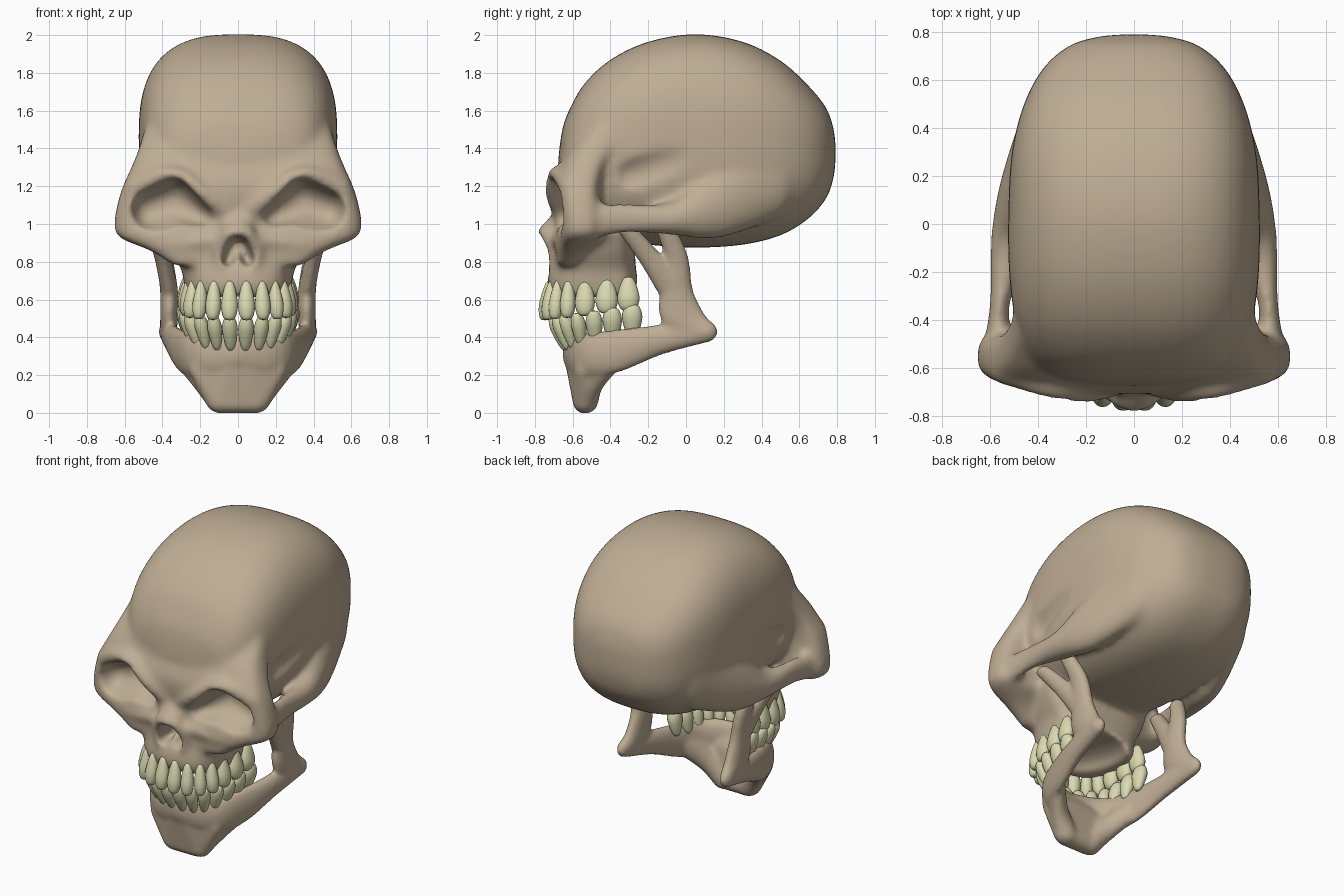
import bpy, bmesh, math
from mathutils import Vector

cube = bpy.data.objects.get("Cube")
if cube:
    bpy.data.objects.remove(cube, do_unlink=True)


def material(name, colour):
    m = bpy.data.materials.new(name)
    m.use_nodes = True
    m.diffuse_color = colour
    bsdf = next(n for n in m.node_tree.nodes if n.type == 'BSDF_PRINCIPLED')
    bsdf.inputs["Base Color"].default_value = colour
    bsdf.inputs["Roughness"].default_value = 0.7
    return m


bone = material("bone", (0.52, 0.42, 0.30, 1))
enamel = material("tooth_enamel", (0.70, 0.70, 0.44, 1))

# Directions on a unit ball, shared by every blob
ball = bmesh.new()
bmesh.ops.create_icosphere(ball, subdivisions=3, radius=1)
DIRS = [v.co.copy() for v in ball.verts]
ball.free()


def hull(bm, balls):
    """Convex skin round ellipsoids given as (x, y, z, rx, ry, rz)."""
    verts = [bm.verts.new((x + d.x * a, y + d.y * b, z + d.z * c))
             for x, y, z, a, b, c in balls for d in DIRS]
    res = bmesh.ops.convex_hull(bm, input=verts)
    inside = {g for g in res["geom_interior"] + res["geom_unused"]
              if isinstance(g, bmesh.types.BMVert)}
    bmesh.ops.delete(bm, geom=list(inside), context='VERTS')


def flip(balls, s):
    return [(b[0] * s,) + tuple(b[1:]) for b in balls]


def spline(rows, steps=5):
    """Smooth curve through rows of numbers."""
    out = []
    for i in range(len(rows) - 1):
        quad = [rows[max(i - 1, 0)], rows[i], rows[i + 1], rows[min(i + 2, len(rows) - 1)]]
        for k in range(steps):
            t = k / steps
            out.append(tuple(
                b + t / 2 * (c - a + t * (2 * a - 5 * b + 4 * c - d + t * (3 * (b - c) + d - a)))
                for a, b, c, d in zip(*quad)))
    return out + [rows[-1]]


def chain(bm, balls):
    """Mirrored limb of ellipsoids, each blended into the next."""
    balls = spline(balls, 3)
    for s in (1, -1):
        side = flip(balls, s)
        for a, b in zip(side, side[1:]):
            hull(bm, [a, b])


def loft(bm, axis, n, sections, count=64):
    """Superellipse rings (t, half width, low, middle, high) along y or z."""
    rings = []
    for t, rx, lo, mid, hi in spline(sections):
        ring = []
        for i in range(count):
            a = math.tau * i / count
            c, s = math.cos(a), math.sin(a)
            x = rx * math.copysign(abs(c) ** (2 / n), c)
            v = mid + (hi - mid if s > 0 else mid - lo) * math.copysign(abs(s) ** (2 / n), s)
            ring.append(bm.verts.new((x, t, v) if axis == 'Y' else (x, v, t)))
        rings.append(ring)
    for a, b in zip(rings, rings[1:]):
        for i in range(count):
            j = (i + 1) % count
            bm.faces.new((a[i], a[j], b[j], b[i]))
    bm.faces.new(rings[0])
    bm.faces.new(rings[-1])


def make(name, bm, mat):
    bmesh.ops.recalc_face_normals(bm, faces=bm.faces)
    me = bpy.data.meshes.new(name)
    bm.to_mesh(me)
    bm.free()
    me.materials.append(mat)
    me.shade_smooth()
    ob = bpy.data.objects.new(name, me)
    bpy.context.collection.objects.link(ob)
    return ob


def fuse(ob, voxel):
    m = ob.modifiers.new("fuse", 'REMESH')
    m.mode = 'VOXEL'
    m.voxel_size = voxel
    m.use_smooth_shade = True


def soften(ob, rounds):
    m = ob.modifiers.new("soften", 'SMOOTH')
    m.factor = 0.5
    m.iterations = rounds


def bake(ob, mat):
    """Turn the modifier result into the object's own mesh."""
    graph = bpy.context.evaluated_depsgraph_get()
    me = bpy.data.meshes.new_from_object(ob.evaluated_get(graph))
    ob.modifiers.clear()
    ob.data = me
    me.materials.clear()
    me.materials.append(mat)
    me.shade_smooth()


# Braincase
bm = bmesh.new()
loft(bm, 'Y', 2.75, [
    (-.675, .10, 1.18, 1.27, 1.36), (-.655, .26, 1.06, 1.29, 1.50),
    (-.62, .36, 1.0, 1.32, 1.60), (-.54, .44, .95, 1.35, 1.74),
    (-.40, .495, .92, 1.4, 1.87), (-.2, .522, .89, 1.44, 1.965),
    (.05, .525, .875, 1.45, 2.005), (.3, .51, .89, 1.45, 1.965),
    (.5, .46, .94, 1.43, 1.865), (.65, .38, 1.03, 1.41, 1.73),
    (.745, .27, 1.14, 1.4, 1.61), (.782, .15, 1.25, 1.38, 1.50),
    (.792, .05, 1.34, 1.38, 1.42)])
# Flared brow and cheek mask
loft(bm, 'Z', 3.6, [
    (.78, .34, -.69, -.64, -.58), (.86, .47, -.69, -.60, -.52),
    (.93, .63, -.685, -.56, -.43), (1.0, .655, -.685, -.55, -.42),
    (1.1, .64, -.70, -.55, -.43), (1.2, .61, -.71, -.55, -.43),
    (1.3, .565, -.68, -.53, -.40), (1.4, .525, -.63, -.48, -.33),
    (1.52, .49, -.53, -.40, -.26)])
# Upper jaw bone
loft(bm, 'Z', 3, [
    (.61, .27, -.71, -.4, -.25), (.68, .285, -.735, -.4, -.25),
    (.76, .30, -.72, -.4, -.265), (.85, .35, -.69, -.4, -.27),
    (.97, .40, -.67, -.4, -.27)])
# Cheek arches swelling back into the braincase
chain(bm, [(.57, -.53, 1.01, .06, .08, .10), (.56, -.32, 1.03, .042, .06, .08),
           (.51, -.06, 1.03, .09, .08, .09), (.46, .15, 1.10, .10, .14, .18),
           (.37, .42, 1.25, .10, .16, .24)])
# Slanted brow ridges
chain(bm, [(.07, -.67, 1.08, .05, .05, .05), (.2, -.70, 1.17, .05, .05, .05),
           (.35, -.68, 1.27, .06, .05, .04), (.55, -.62, 1.19, .05, .05, .06)])
# Nasal bone, rim of the nose opening and ridge out to the cheek
hull(bm, [(0, -.65, 1.03, .10, .05, .06), (0, -.742, .955, .07, .05, .035)])
chain(bm, [(.05, -.735, .95, .04, .045, .035), (.10, -.69, .86, .045, .045, .04),
           (.08, -.69, .77, .04, .045, .03)])
chain(bm, [(.07, -.68, .93, .04, .05, .03), (.25, -.655, .90, .05, .05, .04),
           (.42, -.63, .89, .05, .05, .04)])
skull = make("skull", bm, bone)

# Cutters: eye sockets, nose opening, temples and palate
bm = bmesh.new()
for s in (1, -1):
    eye = flip([(.19, -.72, 1.035, .065, .13, .055), (.34, -.73, 1.12, .10, .2, .125),
                (.475, -.71, 1.075, .095, .18, .11), (.40, -.74, 1.03, .14, .11, .085)], s)
    hull(bm, eye[:2])
    hull(bm, eye[1:])
    hull(bm, flip([(.015, -.74, .895, .035, .15, .04), (.052, -.74, .81, .038, .15, .04)], s))
    hull(bm, flip([(.66, -.30, 1.25, .20, .13, .14), (.77, .02, 1.36, .25, .2, .2)], s))
hull(bm, [(0, -.38, .61, .2, .29, .09)])
cutter = make("cutter", bm, bone)
cutter.hide_render = True
fuse(cutter, .012)
bake(cutter, bone)

fuse(skull, .014)
cut = skull.modifiers.new("hollows", 'BOOLEAN')
cut.operation = 'DIFFERENCE'
cut.solver = 'EXACT'
cut.object = cutter
fuse(skull, .0135)
soften(skull, 32)
bake(skull, bone)
bpy.data.objects.remove(cutter, do_unlink=True)

# Lower jaw: rear branch, front branch, body, chin flanks and chin
bm = bmesh.new()
chain(bm, [(.43, -.11, .98, .04, .055, .03), (.39, -.05, .82, .044, .065, .05),
           (.365, -.05, .64, .048, .09, .06), (.365, -.02, .51, .048, .12, .08),
           (.37, .05, .45, .045, .09, .075), (.38, .11, .43, .04, .06, .058)])
chain(bm, [(.45, -.32, .98, .04, .055, .03), (.40, -.19, .82, .042, .065, .05),
           (.365, -.07, .66, .046, .09, .06)])
chain(bm, [(.375, .08, .43, .042, .07, .065), (.345, -.15, .385, .046, .08, .082),
           (.30, -.35, .33, .046, .06, .115), (.24, -.5, .31, .05, .06, .12),
           (.14, -.575, .31, .06, .05, .12), (0, -.605, .32, .06, .05, .1)])
chain(bm, [(.28, -.40, .30, .045, .07, .09), (.185, -.49, .18, .055, .06, .085),
           (.09, -.53, .058, .075, .066, .062)])
chin = [(.20, -.545, .24, .06, .045, .08), (.09, -.535, .058, .08, .064, .062)]
hull(bm, chin + flip(chin, -1) + [(0, -.595, .31, .12, .05, .09)])
jaw = make("lower_jaw", bm, bone)
fuse(jaw, .011)
soften(jaw, 20)
bake(jaw, bone)


# Teeth: tapered pegs set round an arch
def teeth(name, arch, direction, z_front, z_back, half_front, half_back, lean):
    bm = bmesh.new()
    row = [Vector((-x, y, 0)) for x, y in reversed(arch)] + [Vector((x, y, 0)) for x, y in arch]
    for i, c in enumerate(row):
        a, b = row[max(i - 1, 0)], row[min(i + 1, len(row) - 1)]
        along = (b - a).normalized()
        out = Vector((along.y, -along.x, 0))
        width = (b - a).length / (2 if 0 < i < len(row) - 1 else 1) * .53
        k = (c.y - arch[0][1]) / (arch[-1][1] - arch[0][1])
        z0 = z_front + (z_back - z_front) * k
        h = half_front + (half_back - half_front) * k
        peg = bmesh.ops.create_uvsphere(bm, u_segments=16, v_segments=12, radius=1)["verts"]
        for v in peg:
            x, y, z = v.co
            r = max(math.hypot(x, y), .001)
            f = r ** -.45 * min(1, .92 + .3 * z)
            p = c + along * (x * f * width) + out * (y * f * .042 + z * h * lean * (1 - .6 * k))
            v.co = (p.x, p.y, z0 + direction * z * h)
    return make(name, bm, enamel)


teeth("upper_teeth", [(.045, -.735), (.13, -.72), (.2, -.685), (.245, -.625),
                      (.265, -.535), (.275, -.42), (.28, -.305)],
      -1, .595, .63, .105, .09, .12)
teeth("lower_teeth", [(.042, -.67), (.12, -.655), (.185, -.62), (.235, -.565),
                      (.26, -.485), (.272, -.39), (.28, -.285)],
      1, .42, .485, .092, .09, .35)
